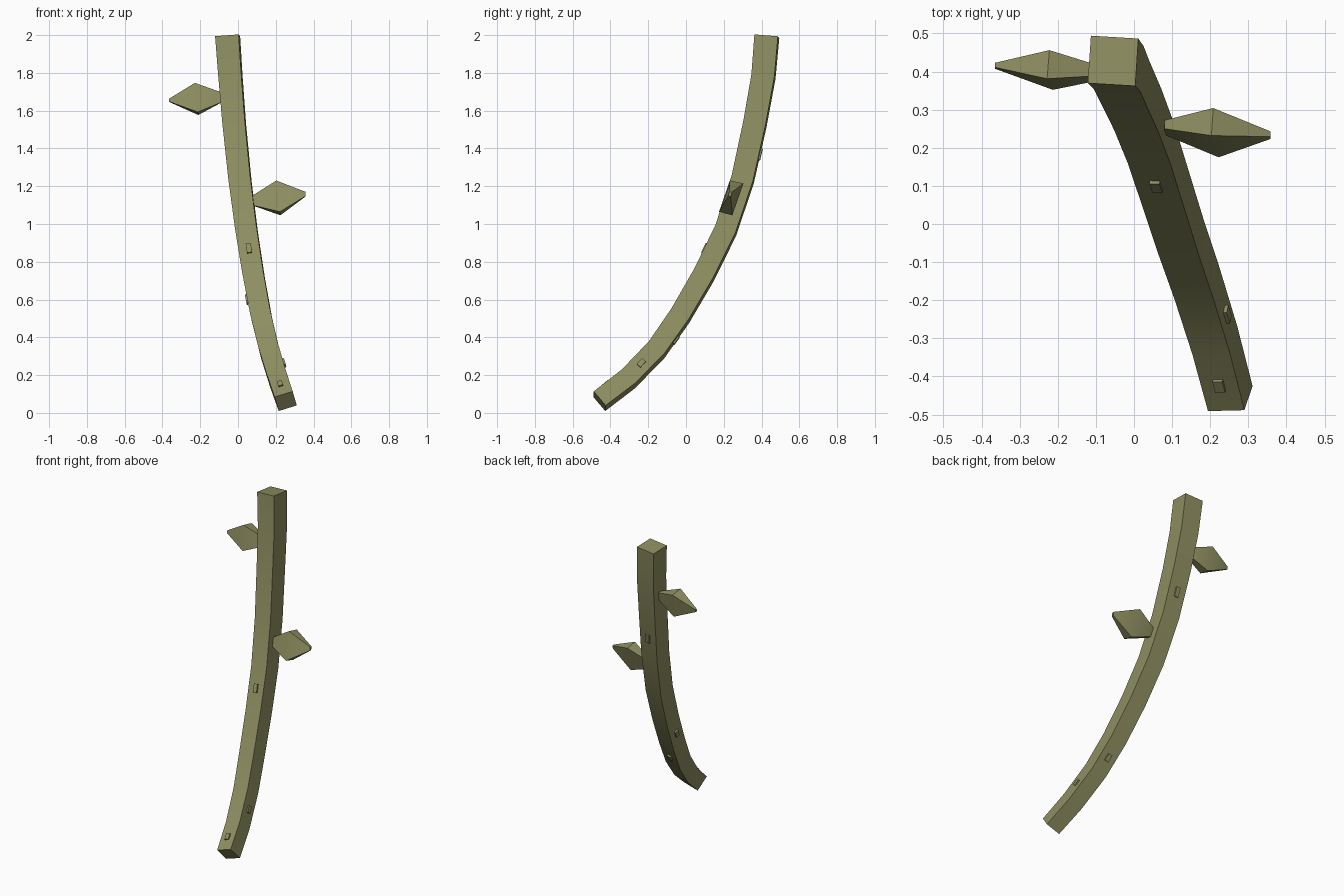
import bpy, bmesh, math
from mathutils import Vector

if "Cube" in bpy.data.objects:
    bpy.data.objects.remove(bpy.data.objects["Cube"])

mat = bpy.data.materials.new("olive_bark")
mat.diffuse_color = (0.27, 0.27, 0.12, 1)
mat.use_nodes = True
mat.node_tree.nodes["Principled BSDF"].inputs["Base Color"].default_value = mat.diffuse_color

# centre line of the stalk, bottom to top
PATH = [Vector(p) for p in [
    (0.2525, -0.458, 0.062), (0.212, -0.305, 0.18), (0.165, -0.155, 0.335),
    (0.122, -0.03, 0.515), (0.082, 0.095, 0.73), (0.045, 0.21, 0.965),
    (0.01, 0.30, 1.235), (-0.02, 0.365, 1.53), (-0.04, 0.41, 1.78),
    (-0.055, 0.428, 1.994)]]
N = len(PATH) - 1
RIGHT_0, RIGHT_1 = Vector((0.95, 0.03, 0.30)), Vector((0.997, -0.06, 0.08))


def ring_frame(i):
    tan = (PATH[min(i + 1, N)] - PATH[max(i - 1, 0)]).normalized()
    right = RIGHT_0.lerp(RIGHT_1, i / N)
    right = (right - tan * right.dot(tan)).normalized()
    return right, tan.cross(right).normalized(), tan


def frame(t):
    """Centre, right, back, tangent and half width at a fractional ring."""
    i = min(int(t), N - 1)
    f = t - i
    a, b = ring_frame(i), ring_frame(i + 1)
    axes = [u.lerp(v, f).normalized() for u, v in zip(a, b)]
    return PATH[i].lerp(PATH[i + 1], f), *axes, 0.05 + 0.0125 * t / N


def loft(name, rings):
    """Closed skin through rings of four points."""
    bm = bmesh.new()
    vs = [[bm.verts.new(p) for p in r] for r in rings]
    for a, b in zip(vs, vs[1:]):
        for k in range(4):
            j = (k + 1) % 4
            bm.faces.new((a[k], a[j], b[j], b[k]))
    bm.faces.new(vs[0][::-1])
    bm.faces.new(vs[-1])
    bmesh.ops.recalc_face_normals(bm, faces=bm.faces)
    me = bpy.data.meshes.new(name)
    bm.to_mesh(me)
    bm.free()
    me.materials.append(mat)
    ob = bpy.data.objects.new(name, me)
    bpy.context.collection.objects.link(ob)
    bpy.ops.object.select_all(action='DESELECT')
    ob.select_set(True)
    bpy.context.view_layer.objects.active = ob
    bpy.ops.object.shade_smooth_by_angle(angle=math.radians(30))
    return ob


def rect(c, u, v):
    return [c - u - v, c + u - v, c + u + v, c - u + v]


# square curved stalk
rings = []
for i in range(N + 1):
    c, r, b, t, h = frame(i)
    rings.append(rect(c, r * h, b * h))
loft("stalk", rings)

# small buds, turning around the stalk: front, right, back, left
for n, (t, side) in enumerate([(0.45, 0), (1.45, 1), (2.45, 2),
                               (3.45, 3), (4.5, 0), (6.5, 2)]):
    c, r, b, tan, h = frame(t)
    out = (-b, r, b, -r)[side]
    across = tan.cross(out).normalized() * 0.0135
    along = tan * (0.018 + 0.002 * t)
    loft(f"bud_{n + 1}", [rect(c + out * (h - 0.02), across, along),
                          rect(c + out * (h + 0.009), across, along)])


# faceted leaves: small base, wide middle, blunt tip
def leaf(name, base, middle, tip):
    loft(name, [[Vector((x, y, z)) for x, y, z in middle] if s is None else
                rect(Vector(s[0]), Vector((0, s[1], -0.001)), Vector((0, s[2], s[3])))
                for s in (base, None, tip)])


# corner order: bottom front, bottom back, top back, top front
leaf("right_leaf", ((0.08, 0.253, 1.125), 0.011, 0.008, 0.027),
     [(0.222, 0.175, 1.065), (0.225, 0.245, 1.046),
      (0.208, 0.304, 1.215), (0.203, 0.232, 1.23)],
     ((0.358, 0.233, 1.158), 0.007, 0.003, 0.011))
leaf("left_leaf", ((-0.09, 0.396, 1.67), 0.013, 0.006, 0.027),
     [(-0.213, 0.352, 1.593), (-0.21, 0.425, 1.577),
      (-0.222, 0.456, 1.732), (-0.228, 0.381, 1.747)],
     ((-0.364, 0.415, 1.655), 0.006, 0.002, 0.008))
